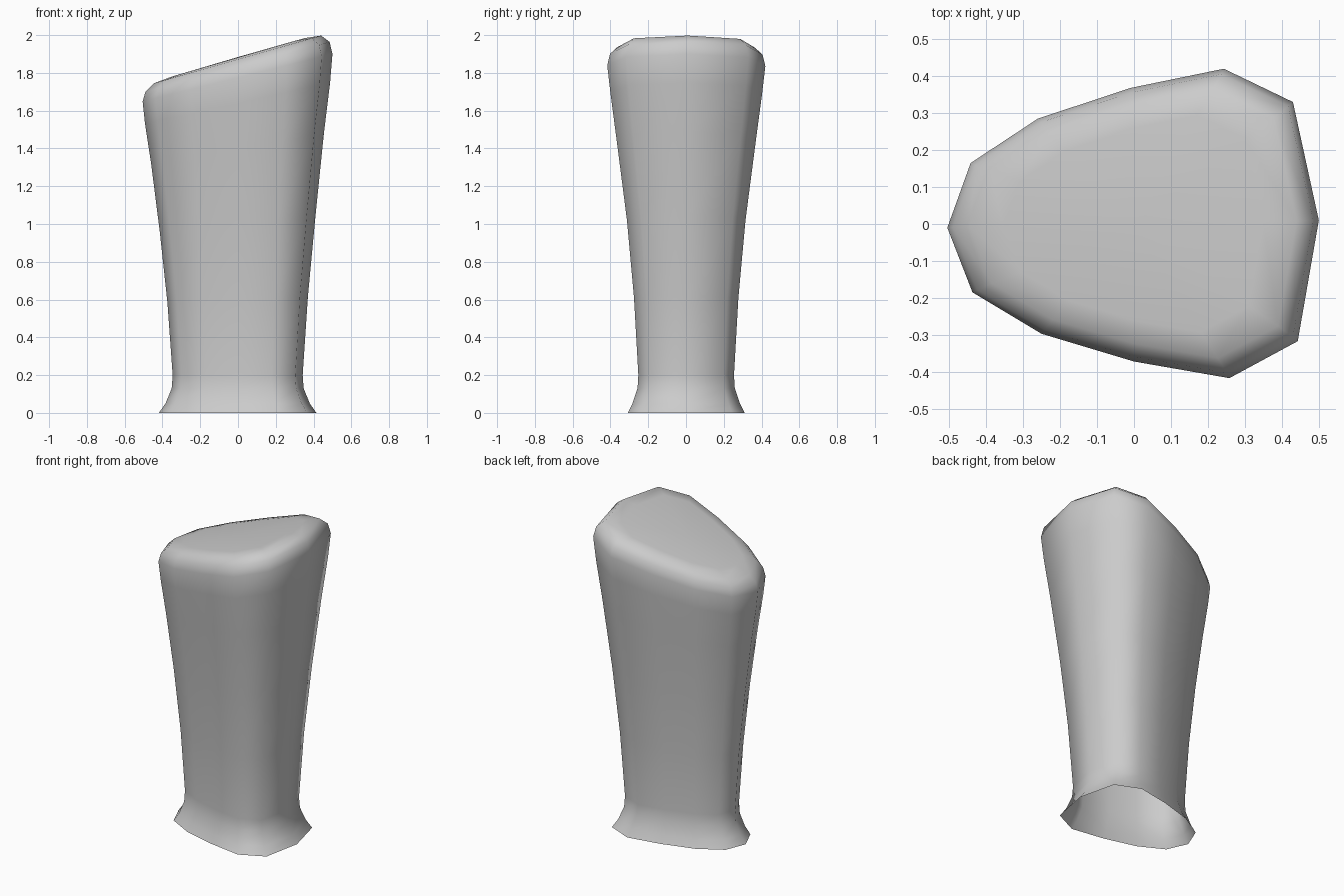
import bpy
import bmesh

# Twelve-sided, slightly lopsided egg-shaped cross-section
OUTLINE = [(0.50, 0.01), (0.43, 0.33), (0.243, 0.42), (-0.01, 0.368),
           (-0.26, 0.285), (-0.442, 0.165), (-0.505, -0.01), (-0.437, -0.185),
           (-0.25, -0.297), (0.0, -0.372), (0.258, -0.417), (0.443, -0.317)]

# Rings from the open foot to the slanted top:
# x scale, y scale, height at centre, slope along x
RINGS = [
    (0.83, 0.74, 0.00, 0.00),    # flared rim
    (0.76, 0.68, 0.05, 0.00),
    (0.695, 0.615, 0.13, 0.00),  # neck
    (0.685, 0.605, 0.20, 0.00),
    (0.74, 0.66, 0.60, 0.04),    # tapering body
    (0.82, 0.75, 1.00, 0.10),
    (0.91, 0.88, 1.40, 0.18),
    (0.975, 0.96, 1.64, 0.22),
    (1.00, 1.00, 1.775, 0.25),   # widest ring
    (0.97, 0.965, 1.833, 0.27),  # rounded shoulder
    (0.88, 0.87, 1.872, 0.285),
    (0.70, 0.70, 1.882, 0.29),   # slanted top
]

grey = bpy.data.materials.new("plain grey")
grey.diffuse_color = (0.6, 0.6, 0.6, 1)

# Loft the rings into a sleeve that is open underneath
bm = bmesh.new()
loops = [[bm.verts.new((x * sx, y * sy, c + k * x * sx)) for x, y in OUTLINE]
         for sx, sy, c, k in RINGS]
n = len(OUTLINE)
for low, high in zip(loops, loops[1:]):
    for i in range(n):
        j = (i + 1) % n
        bm.faces.new((low[i], low[j], high[j], high[i]))

# Close the slanted top around a centre point
centre = bm.verts.new((0, 0, 1.884))
for i in range(n):
    bm.faces.new((loops[-1][i], loops[-1][(i + 1) % n], centre))

for face in bm.faces:
    face.smooth = True
mesh = bpy.data.meshes.new("flared_sleeve")
bm.to_mesh(mesh)
bm.free()
mesh.materials.append(grey)
sleeve = bpy.data.objects.new("flared_sleeve", mesh)
bpy.context.collection.objects.link(sleeve)
